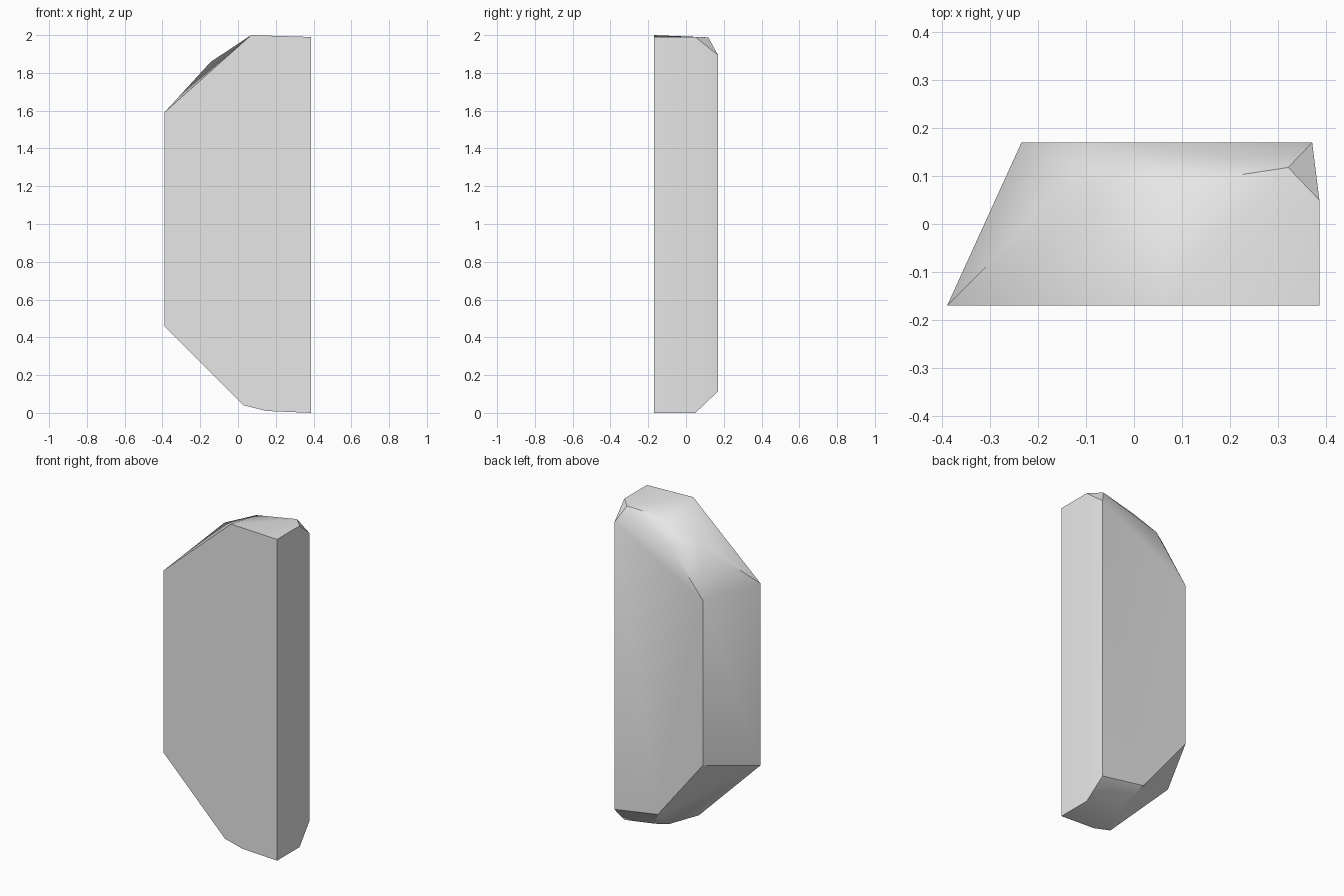
import bpy
import bmesh
import math

if "Cube" in bpy.data.objects:
    bpy.data.objects.remove(bpy.data.objects["Cube"], do_unlink=True)

# Plain stone material
stone = bpy.data.materials.new("light_grey_stone")
stone.use_nodes = True
grey = (0.8, 0.8, 0.8, 1)
stone.diffuse_color = grey
stone.node_tree.nodes["Principled BSDF"].inputs["Base Color"].default_value = grey

# Flat front outline (x, z)
FRONT = [(-.39, 1.59), (.07, 2), (.387, 1.99), (.387, 0),
         (.15, .01), (.03, .04), (-.39, .46)]
# Smaller flat back outline (x, z)
BACK = [(-.235, 1.57), (-.02, 1.837), (.372, 1.893),
        (.372, .115), (.074, .163), (-.235, .55)]
# Chamfer corners between the two faces (x, y, z)
CHAMFER = [(-.145, .075, 1.858), (.07, .08, 1.96), (.322, .118, 1.988),
           (.387, .05, 1.99), (.387, .05, 0), (.152, .087, .053), (.12, 0, .025)]

# Faceted slab: convex skin around the corners
bm = bmesh.new()
corners = [(x, -.17, z) for x, z in FRONT] + [(x, .17, z) for x, z in BACK] + CHAMFER
for co in corners:
    bm.verts.new(co)
hull = bmesh.ops.convex_hull(bm, input=bm.verts[:])
loose = [v for v in bm.verts if not v.link_faces]
bmesh.ops.delete(bm, geom=loose, context='VERTS')
bmesh.ops.dissolve_limit(bm, angle_limit=math.radians(1),
                         verts=bm.verts[:], edges=bm.edges[:])
bmesh.ops.recalc_face_normals(bm, faces=bm.faces[:])

mesh = bpy.data.meshes.new("stone_slab")
bm.to_mesh(mesh)
bm.free()
mesh.materials.append(stone)
slab = bpy.data.objects.new("stone_slab", mesh)
bpy.context.collection.objects.link(slab)

# Soft shading over shallow facets, crisp main edges
bpy.ops.object.select_all(action='DESELECT')
slab.select_set(True)
bpy.context.view_layer.objects.active = slab
bpy.ops.object.shade_smooth_by_angle(angle=math.radians(30))
